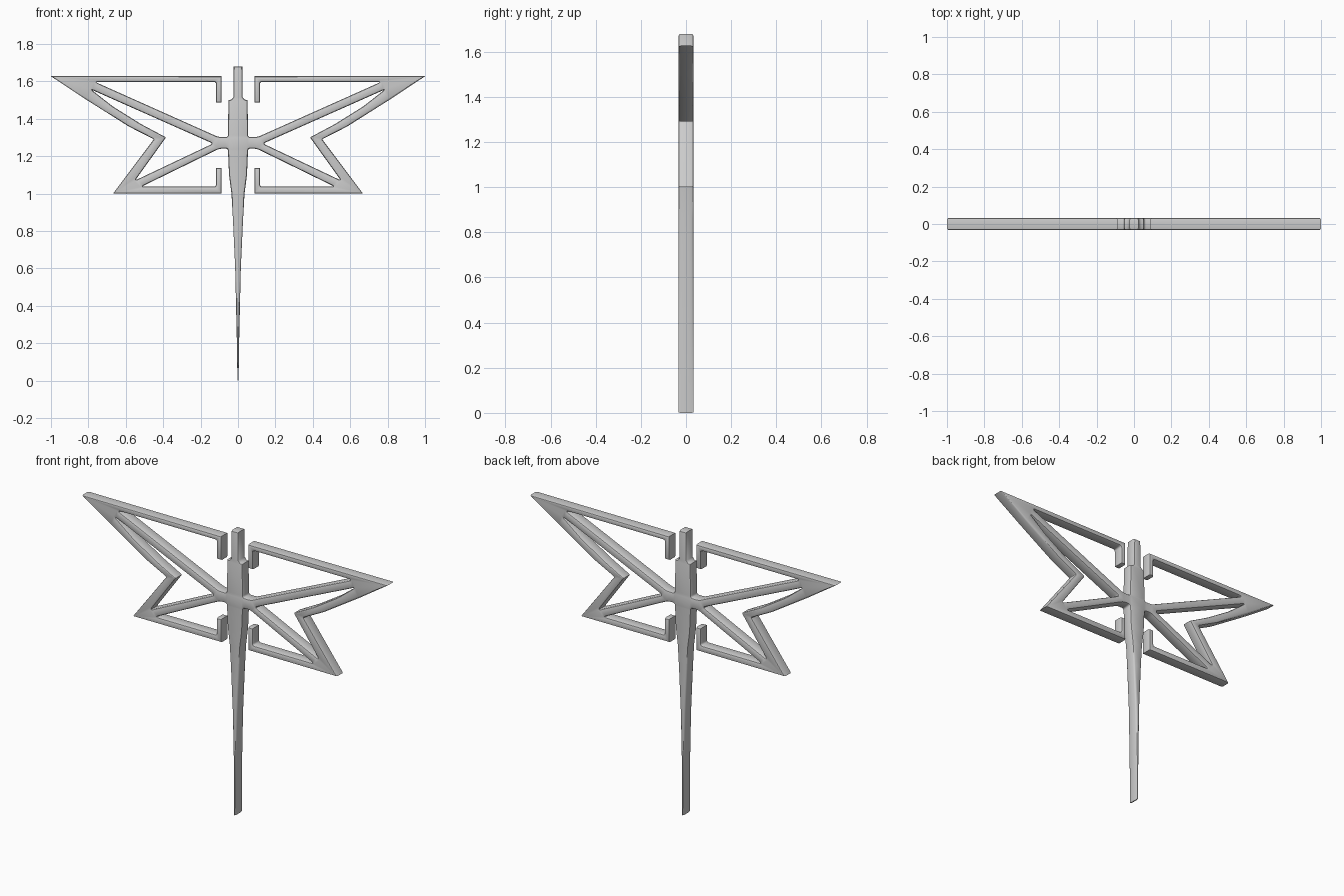
import bpy, bmesh
from mathutils import Vector

if "Cube" in bpy.data.objects:
    bpy.data.objects.remove(bpy.data.objects["Cube"])

HALF = 0.033     # half thickness
BEVEL = 0.009    # edge rounding

# right half of the silhouette, bottom to top: x, z, optional corner radius
outline = [
    (.003, 0), (.006, .2), (.015, .6), (.027, .86), (.035, 1.0), (.048, 1.10),
    (.054, 1.24, .012), (.10, 1.24, .02),                       # lower spar
    (.515, 1.037, .015), (.118, 1.037, .012), (.118, 1.137), (.088, 1.137),
    (.088, 1.0), (.668, 1.0),                                   # lower wing tip
    (.45, 1.29, .006), (.583, 1.358), (.813, 1.503), (1.0, 1.627),  # upper tip
    (.088, 1.627), (.088, 1.486), (.118, 1.486), (.118, 1.597, .012),
    (.765, 1.597, .02), (.105, 1.302, .02), (.054, 1.302, .012),    # upper spar
    (.051, 1.50), (.036, 1.502), (.025, 1.515), (.023, 1.68)]
# closed opening between the two spars
opening = [(.134, 1.267, .015), (.55, 1.07, .015), (.385, 1.30, .006),
           (.52, 1.372), (.67, 1.466), (.785, 1.556, .015)]


def rounded(points):
    """Replace corners that carry a radius by a short curve."""
    out = []
    for i, p in enumerate(points):
        c = Vector(p[:2])
        if len(p) < 3:
            out.append(c)
            continue
        a = Vector(points[i - 1][:2])
        b = Vector(points[(i + 1) % len(points)][:2])
        a = c + (a - c).normalized() * p[2]
        b = c + (b - c).normalized() * p[2]
        for k in range(5):
            t = k / 4
            out.append(a * (1 - t) ** 2 + c * 2 * t * (1 - t) + b * t * t)
    return out


def mirrored(points):
    return [Vector((-p.x, p.y)) for p in reversed(points)]


def inset(loop, d):
    """Move a loop towards the solid (on its left), with limited mitres."""
    out = []
    for i, p in enumerate(loop):
        d1 = (p - loop[i - 1]).normalized()
        d2 = (loop[(i + 1) % len(loop)] - p).normalized()
        n1, n2 = Vector((-d1.y, d1.x)), Vector((-d2.y, d2.x))
        n = (n1 + n2).normalized()
        step = min(d, 0.5 * abs(p.x)) * min(1.6, 1 / max(n.dot(n1), 0.1))
        out.append(p + n * step)
    return out


def oriented(loop, ccw):
    area = sum(loop[i - 1].cross(loop[i]) for i in range(len(loop)))
    return loop if (area > 0) == ccw else loop[::-1]


half = rounded(outline)
hole = rounded(opening)
loops = [oriented(half + mirrored(half), True),
         oriented(hole, False), oriented(mirrored(hole), False)]

# layers through the thickness: y, inset
rim = [(HALF, BEVEL), (HALF - .0025, BEVEL * .35), (HALF - BEVEL, 0)]
layers = [(-y, d) for y, d in rim] + rim[::-1]

bm = bmesh.new()
caps = [[], []]
for loop in loops:
    rings = [[bm.verts.new((p.x, y, p.y)) for p in inset(loop, d)] for y, d in layers]
    n = len(loop)
    for r0, r1 in zip(rings, rings[1:]):
        for i in range(n):
            j = (i + 1) % n
            bm.faces.new((r0[i], r0[j], r1[j], r1[i]))
    for cap, ring in zip(caps, (rings[0], rings[-1])):
        cap += [bm.edges.get((ring[i], ring[(i + 1) % n])) for i in range(n)]
# front and back faces
for cap, side in zip(caps, (-1, 1)):
    bmesh.ops.triangle_fill(bm, use_beauty=True, use_dissolve=False,
                            edges=cap, normal=(0, side, 0))
bmesh.ops.recalc_face_normals(bm, faces=bm.faces)

mesh = bpy.data.meshes.new("winged_frame")
bm.to_mesh(mesh)
bm.free()
grey = bpy.data.materials.new("light_grey")
grey.diffuse_color = (.6, .6, .6, 1)
grey.use_nodes = True
grey.node_tree.nodes["Principled BSDF"].inputs["Base Color"].default_value = grey.diffuse_color
mesh.materials.append(grey)
frame = bpy.data.objects.new("winged_frame", mesh)
bpy.context.collection.objects.link(frame)
bpy.context.view_layer.objects.active = frame
frame.select_set(True)
bpy.ops.object.shade_smooth_by_angle(angle=0.7)
